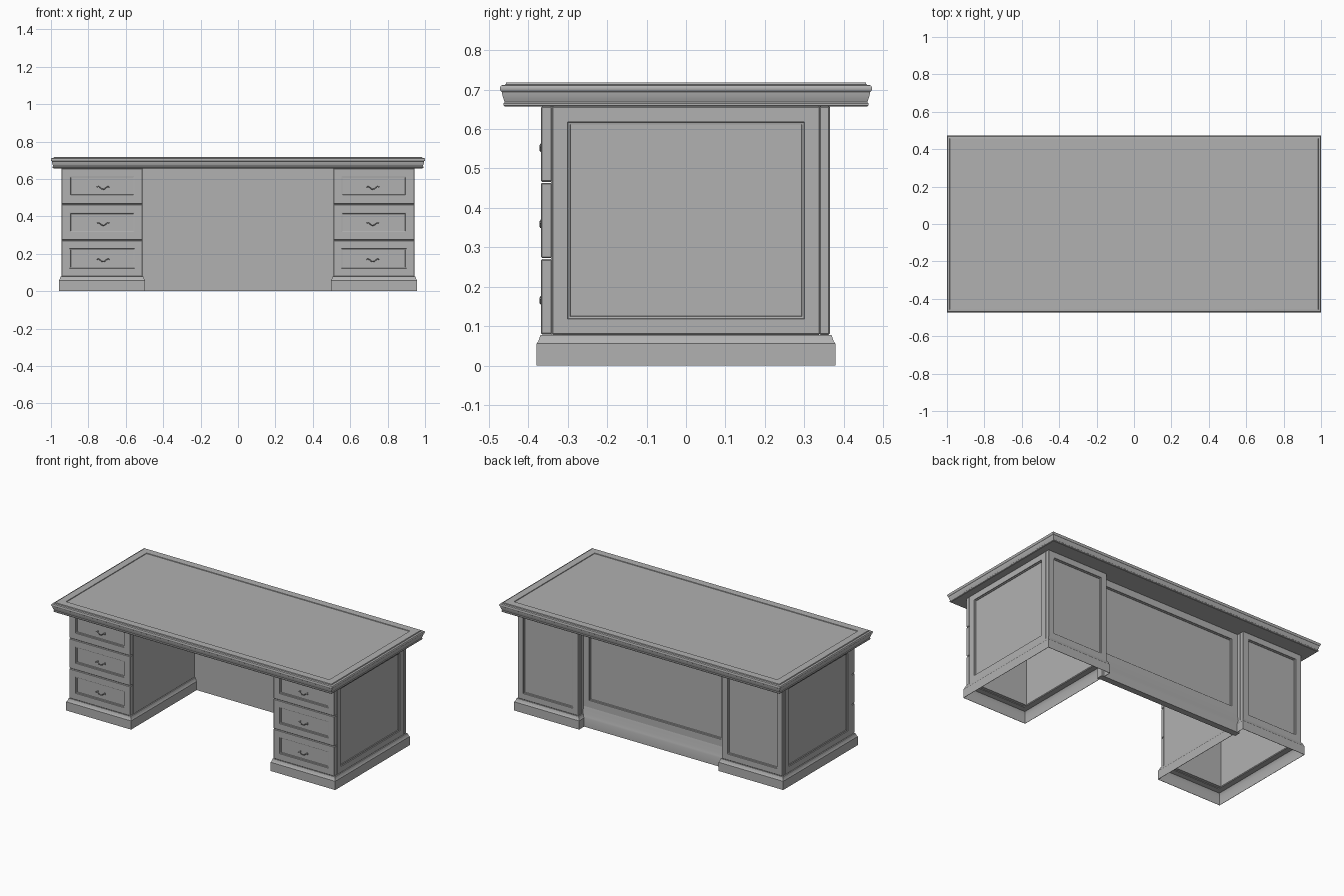
import bpy, bmesh
from math import radians
from mathutils import Vector

if "Cube" in bpy.data.objects:
    bpy.data.objects.remove(bpy.data.objects["Cube"])

# Dark grey finish shared by every part
grey = bpy.data.materials.new("dark_grey")
grey.diffuse_color = (0.44, 0.44, 0.44, 1)
grey.use_nodes = True
grey.node_tree.nodes["Principled BSDF"].inputs["Base Color"].default_value = grey.diffuse_color


def finish(name, bm, mirror=False, smooth=False):
    bmesh.ops.recalc_face_normals(bm, faces=bm.faces[:])
    me = bpy.data.meshes.new(name)
    bm.to_mesh(me)
    bm.free()
    me.materials.append(grey)
    ob = bpy.data.objects.new(name, me)
    bpy.context.collection.objects.link(ob)
    if smooth:
        bpy.ops.object.select_all(action='DESELECT')
        ob.select_set(True)
        bpy.context.view_layer.objects.active = ob
        bpy.ops.object.shade_smooth_by_angle(angle=radians(35))
    if mirror:
        ob.modifiers.new("Mirror", "MIRROR").merge_threshold = 1e-5
    return ob


def board(name, lo, hi, panel=None, margin=0.04, depth=0.010, bevel=0.003, mirror=False):
    """Box from lo to hi with eased edges; optional sunk panel on the face pointing along 'panel'."""
    lo, hi = Vector(lo), Vector(hi)
    bm = bmesh.new()
    bmesh.ops.create_cube(bm, size=1)
    for v in bm.verts:
        v.co = (lo + hi) / 2 + v.co * (hi - lo)
    if bevel:
        bmesh.ops.bevel(bm, geom=bm.edges[:], offset=bevel, segments=1, affect='EDGES')
    if panel:
        n = Vector(panel)
        bm.normal_update()
        f = max((f for f in bm.faces if f.normal.dot(n) > 0.99), key=lambda f: f.calc_area())
        # frame, stepped bead, then flat sunk field
        steps = ((margin - bevel, 0), (0.001, 0.5), (0.005, 0.1), (0.001, 0.4))
        for width, sink in steps:
            bmesh.ops.inset_region(bm, faces=[f], thickness=width, use_even_offset=True)
            for v in f.verts:
                v.co -= n * depth * sink
    return finish(name, bm, mirror)


def moulding(name, rect, profile, closed, mirror=False):
    """Sweep an (offset, z) profile round a rectangle with mitred corners."""
    x0, x1, y0, y1 = rect
    bm = bmesh.new()
    rings = [[bm.verts.new(c) for c in ((x0 - o, y0 - o, z), (x1 + o, y0 - o, z),
                                        (x1 + o, y1 + o, z), (x0 - o, y1 + o, z))]
             for o, z in profile]
    pairs = list(zip(rings, rings[1:]))
    if closed:
        pairs.append((rings[-1], rings[0]))
    else:
        bm.faces.new(rings[0])
        bm.faces.new(rings[-1])
    for a, b in pairs:
        for i in range(4):
            j = (i + 1) % 4
            bm.faces.new((a[i], a[j], b[j], b[i]))
    return finish(name, bm, mirror, smooth=True)


XI, XO = 0.510, 0.944      # pedestal inner and outer sides
ZB, ZT = 0.078, 0.658      # pedestal bottom and top

# Table top with moulded edge and slightly sunk writing surface
moulding("table_top", (-1, 1, -0.472, 0.472),
         [(-0.013, 0.657), (-0.009, 0.660), (-0.009, 0.665), (-0.012, 0.668),
          (-0.009, 0.676), (-0.006, 0.686), (-0.005, 0.694), (-0.002, 0.696),
          (0, 0.700), (0, 0.706), (-0.003, 0.7105), (-0.014, 0.7125),
          (-0.016, 0.718), (-0.062, 0.718), (-0.063, 0.714)], closed=False)

# Pedestals, open underneath
board("pedestal_outer_side", (XO - 0.03, -0.34, ZB), (XO, 0.34, ZT), (1, 0, 0), mirror=True)
board("pedestal_inner_side", (XI, -0.34, ZB), (XI + 0.03, 0.34, ZT), mirror=True)
board("pedestal_back", (XI, 0.338, ZB), (XO, 0.365, ZT), (0, 1, 0), mirror=True)
board("pedestal_front_rail", (XI + 0.002, -0.342, ZB), (XO - 0.002, -0.315, ZT), bevel=0, mirror=True)
moulding("pedestal_plinth", (XI, XO, -0.365, 0.365),
         [(0.014, 0), (0.014, 0.056), (0.010, 0.061), (0.007, 0.070), (0.004, 0.078),
          (-0.03, 0.078), (-0.03, 0.074), (0.001, 0.070), (0.012, 0.053), (0.012, 0)],
         closed=True, mirror=True)

# Drawer fronts
drawer_h, pitch = 0.191, 0.1935
centres = []
for i in range(3):
    z = 0.079 + i * pitch
    centres.append(z + drawer_h / 2)
    board(f"drawer_front_{i + 1}", (XI, -0.368, z), (XO, -0.34, z + drawer_h), (0, -1, 0),
          margin=0.043, mirror=True)

# Drawer pulls: a sagging bail on two short posts
cu = bpy.data.curves.new("drawer_pulls", "CURVE")
cu.dimensions = "3D"
cu.bevel_depth = 0.0026
cu.bevel_resolution = 2
cu.use_fill_caps = True
cu.materials.append(grey)
xc = 0.721
bail = [(-0.034, 0.002), (-0.025, 0.005), (-0.015, -0.002), (-0.007, -0.008), (0, -0.010),
        (0.007, -0.008), (0.015, -0.002), (0.025, 0.005), (0.034, 0.002)]
for zc in centres:
    paths = [[(xc + x, -0.3685, zc - 0.007 + z) for x, z in bail]]
    for s in (-0.025, 0.025):
        paths.append([(xc + s, -0.355, zc - 0.002), (xc + s, -0.3695, zc - 0.002)])
    for path in paths:
        sp = cu.splines.new("POLY")
        sp.points.add(len(path) - 1)
        for p, co in zip(sp.points, path):
            p.co = (*co, 1)
            p.radius = 1.0 if len(path) > 2 else 1.5
pulls = bpy.data.objects.new("drawer_pulls", cu)
bpy.context.collection.objects.link(pulls)
pulls.modifiers.new("Mirror", "MIRROR")

# Modesty panel closing the kneehole at the back
board("modesty_panel", (-XI - 0.005, 0.288, 0.125), (XI + 0.005, 0.313, ZT), (0, 1, 0),
      margin=0.045, bevel=0)
bm = bmesh.new()
section = [(0.288, 0), (0.328, 0), (0.328, 0.056), (0.325, 0.066), (0.321, 0.084),
           (0.317, 0.105), (0.313, 0.125), (0.288, 0.125)]
face = bm.faces.new([bm.verts.new((-XI - 0.005, y, z)) for y, z in section])
ext = bmesh.ops.extrude_face_region(bm, geom=[face], use_keep_orig=True)
for v in (g for g in ext["geom"] if isinstance(g, bmesh.types.BMVert)):
    v.co.x = XI + 0.005
finish("modesty_plinth", bm, smooth=True)
